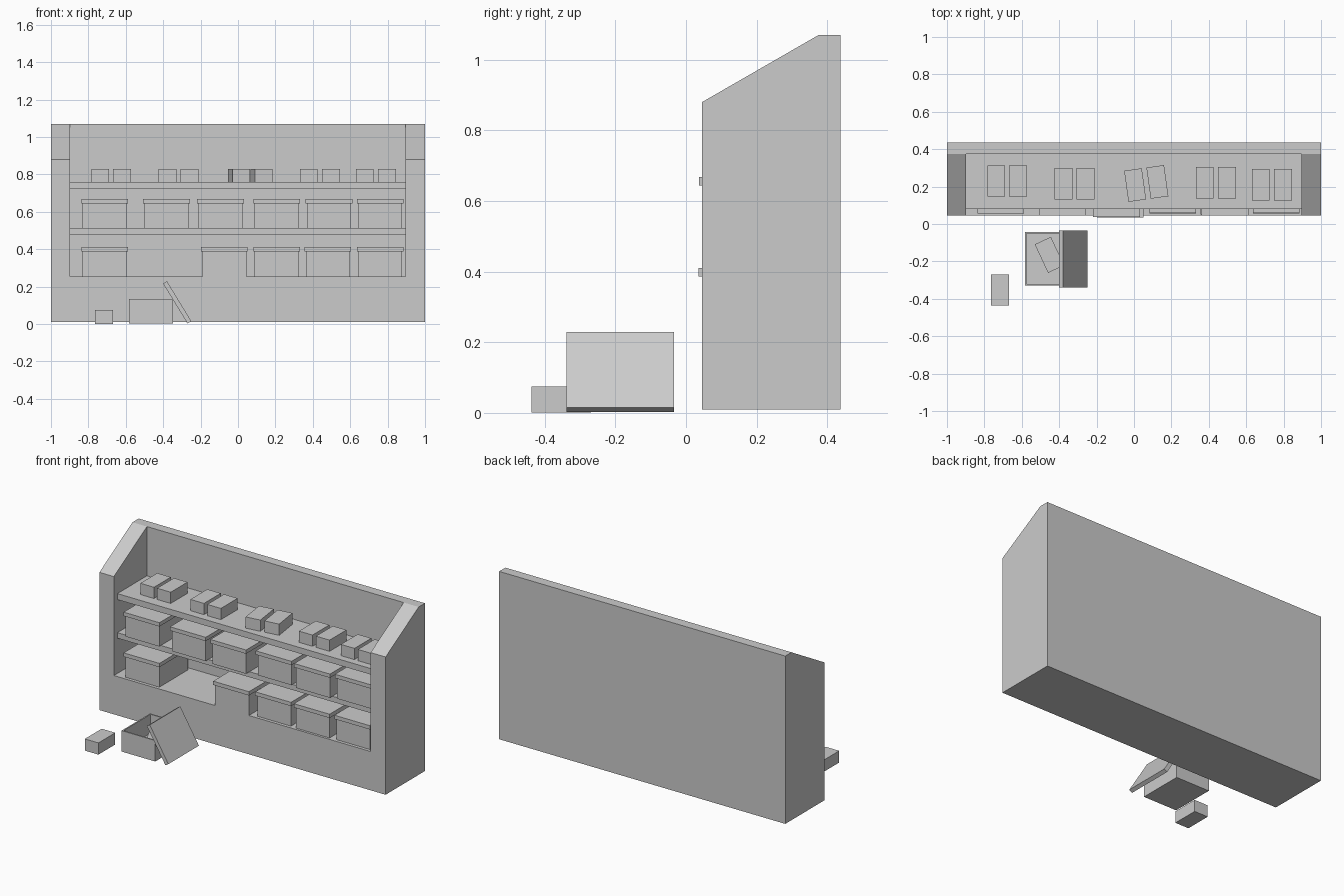
import bpy
import bmesh
from math import radians
from mathutils import Matrix, Vector

cube = bpy.data.objects.get("Cube")
if cube:
    bpy.data.objects.remove(cube, do_unlink=True)

grey = bpy.data.materials.new("plain grey")
grey.use_nodes = True
grey.diffuse_color = (0.6, 0.6, 0.6, 1)
grey.node_tree.nodes["Principled BSDF"].inputs["Base Color"].default_value = (0.6, 0.6, 0.6, 1)


def finish(name, bm):
    bmesh.ops.recalc_face_normals(bm, faces=bm.faces)
    mesh = bpy.data.meshes.new(name)
    bm.to_mesh(mesh)
    bm.free()
    mesh.materials.append(grey)
    obj = bpy.data.objects.new(name, mesh)
    bpy.context.collection.objects.link(obj)
    return obj


def block_mesh(size):
    bm = bmesh.new()
    bmesh.ops.create_cube(bm, size=1)
    bmesh.ops.scale(bm, vec=size, verts=bm.verts)
    return bm


def block(name, centre, size, turn=0, axis='Z'):
    obj = finish(name, block_mesh(size))
    obj.matrix_world = Matrix.Translation(centre) @ Matrix.Rotation(radians(turn), 4, axis)
    return obj


# Cabinet: side profile extruded across, with the shelf space cut out
profile = [(0.045, 0.01), (0.437, 0.01), (0.437, 1.07), (0.375, 1.07), (0.045, 0.88)]
bm = bmesh.new()
face = bm.faces.new([bm.verts.new((-1, y, z)) for y, z in profile])
side = bmesh.ops.extrude_face_region(bm, geom=[face])
bmesh.ops.translate(bm, vec=(2, 0, 0),
                    verts=[v for v in side["geom"] if isinstance(v, bmesh.types.BMVert)])
cabinet = finish("cabinet", bm)
cutter = block("recess_cutter", (-0.002, -0.125, 0.755), (1.794, 1.0, 1.0))
cutter.hide_render = True
cut = cabinet.modifiers.new("recess", 'BOOLEAN')
cut.operation = 'DIFFERENCE'
cut.solver = 'EXACT'
cut.object = cutter
bpy.context.view_layer.objects.active = cabinet
bpy.ops.object.modifier_apply(modifier=cut.name)
bpy.data.objects.remove(cutter, do_unlink=True)

# Shelves
block("middle_shelf", (-0.002, 0.228, 0.495), (1.794, 0.295, 0.035))
block("top_shelf", (-0.002, 0.228, 0.74), (1.794, 0.295, 0.038))

# Lidded storage boxes: (centre x, front of lid) on each shelf
BODY_X, BODY_Y, LID_X, LID_Y = 0.235, 0.285, 0.25, 0.305
rows = {
    "lower": (0.255, [(-0.713, 0.055), (-0.073, 0.035), (0.207, 0.055),
                      (0.48, 0.05), (0.76, 0.055)]),
    "upper": (0.512, [(-0.713, 0.055), (-0.382, 0.045), (-0.094, 0.037),
                      (0.207, 0.06), (0.486, 0.045), (0.76, 0.06)]),
}
for row, (z, boxes) in rows.items():
    for i, (x, front) in enumerate(boxes, 1):
        y = front + LID_Y / 2
        block(f"{row}_box_{i}", (x, y, z + 0.067), (BODY_X, BODY_Y, 0.134))
        block(f"{row}_lid_{i}", (x, y, z + 0.144), (LID_X, LID_Y, 0.024))

# Small packages in pairs on the top shelf
SMALL = (0.095, 0.168, 0.072)
packages = [(-0.737, 0.23, 0), (-0.62, 0.23, 0), (-0.377, 0.215, 0), (-0.259, 0.215, 0),
            (0.006, 0.208, 8), (0.125, 0.225, 8), (0.378, 0.22, 0), (0.497, 0.22, 0),
            (0.678, 0.21, 0), (0.797, 0.21, 0)]
for i, (x, y, turn) in enumerate(packages, 1):
    block(f"package_{i}", (x, y, 0.794), SMALL, turn)

# Open box on the floor, hollowed from its top face
bm = block_mesh((BODY_X, BODY_Y, 0.132))
top = max(bm.faces, key=lambda f: f.calc_center_median().z)
bmesh.ops.inset_region(bm, faces=[top], thickness=0.012)
well = bmesh.ops.extrude_face_region(bm, geom=[top])
bmesh.ops.translate(bm, vec=(0, 0, -0.12),
                    verts=[v for v in well["geom"] if isinstance(v, bmesh.types.BMVert)])
bmesh.ops.delete(bm, geom=[top] if top.is_valid else [], context='FACES_ONLY')
open_box = finish("open_floor_box", bm)
open_box.location = Vector((-0.466, -0.186, 0.068))

# Leaning lid and loose packages
block("leaning_lid", (-0.325, -0.186, 0.116), (LID_X, LID_Y, 0.024), 58.6, 'Y')
block("package_in_box", (-0.452, -0.165, 0.05), SMALL, 25)
block("package_on_floor", (-0.717, -0.353, 0.038), (0.095, 0.168, 0.074))
